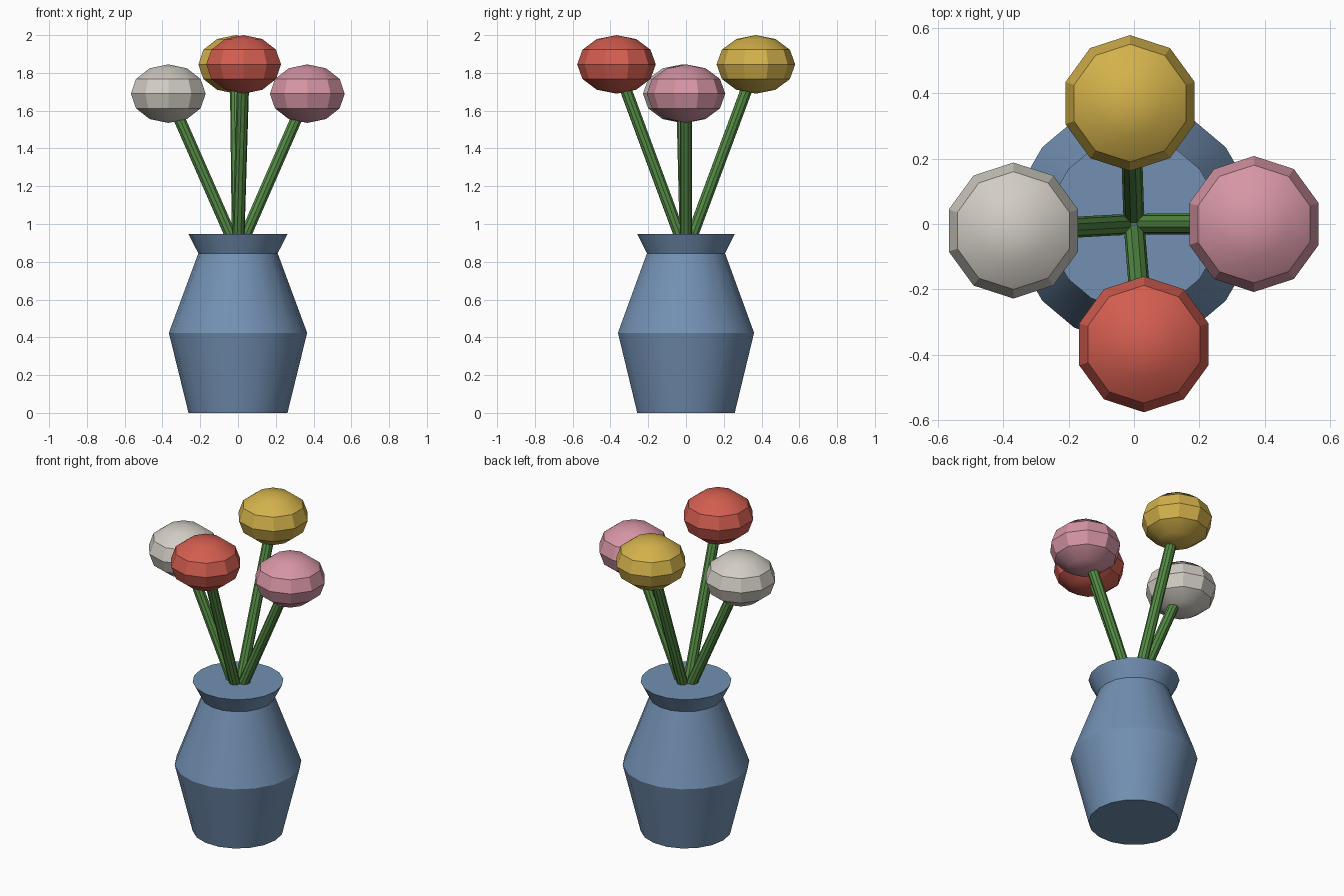
import bpy, bmesh, math
from mathutils import Vector

if "Cube" in bpy.data.objects:
    bpy.data.objects.remove(bpy.data.objects["Cube"], do_unlink=True)


def material(name, rgb):
    m = bpy.data.materials.new(name)
    m.use_nodes = True
    m.diffuse_color = (*rgb, 1)
    bsdf = next(n for n in m.node_tree.nodes if n.type == 'BSDF_PRINCIPLED')
    bsdf.inputs["Base Color"].default_value = (*rgb, 1)
    return m


def lathe(name, profile, sides, mat, start=0.0):
    """Spin (radius, z) points around z; radius 0 makes a pole, open ends are capped."""
    bm = bmesh.new()
    rings = []
    for r, z in profile:
        count = sides if r > 0 else 1
        angles = [start + math.tau * i / sides for i in range(count)]
        rings.append([bm.verts.new((r * math.cos(a), r * math.sin(a), z)) for a in angles])
    for lo, hi in zip(rings, rings[1:]):
        for i in range(sides):
            j = (i + 1) % sides
            corners = [lo[i % len(lo)], lo[j % len(lo)], hi[j % len(hi)], hi[i % len(hi)]]
            bm.faces.new(list(dict.fromkeys(corners)))
    for ring in (rings[0], rings[-1]):
        if len(ring) > 1:
            bm.faces.new(ring)
    bmesh.ops.recalc_face_normals(bm, faces=bm.faces)
    mesh = bpy.data.meshes.new(name)
    bm.to_mesh(mesh)
    bm.free()
    mesh.materials.append(mat)
    obj = bpy.data.objects.new(name, mesh)
    bpy.context.collection.objects.link(obj)
    bpy.ops.object.select_all(action='DESELECT')
    obj.select_set(True)
    bpy.context.view_layer.objects.active = obj
    bpy.ops.object.shade_smooth_by_angle(angle=math.radians(30))
    return obj


# Vase: tapered body, narrow neck, flared closed rim
blue = material("vase blue", (0.17, 0.28, 0.45))
lathe("vase", [(0.262, 0), (0.366, 0.424), (0.21, 0.845), (0.262, 0.946)], 18, blue)

# Flowers: flattened ten-sided globes on straight stems that meet in the neck
green = material("stem green", (0.09, 0.265, 0.058))
flowers = [
    ("red", (0.65, 0.11, 0.08), (0.03, -0.368, 1.845)),
    ("yellow", (0.65, 0.44, 0.07), (-0.012, 0.37, 1.845)),
    ("pink", (0.67, 0.30, 0.375), (0.367, 0.0, 1.69)),
    ("white", (0.64, 0.605, 0.55), (-0.369, -0.02, 1.69)),
]
stem_base = Vector((0, 0, 0.85))
globe = []
for k in range(7):
    a = math.pi * k / 6
    globe.append((0.208 * math.sin(a) if 0 < k < 6 else 0, -0.155 * math.cos(a)))

for name, rgb, centre in flowers:
    bloom = lathe(name + "_bloom", globe, 10, material("petal " + name, rgb), math.pi / 2)
    bloom.location = centre
    reach = Vector(centre) - stem_base
    stem = lathe(name + "_stem", [(0.032, 0), (0.032, reach.length)], 10, green)
    stem.location = stem_base
    stem.rotation_euler = reach.to_track_quat('Z', 'Y').to_euler()
